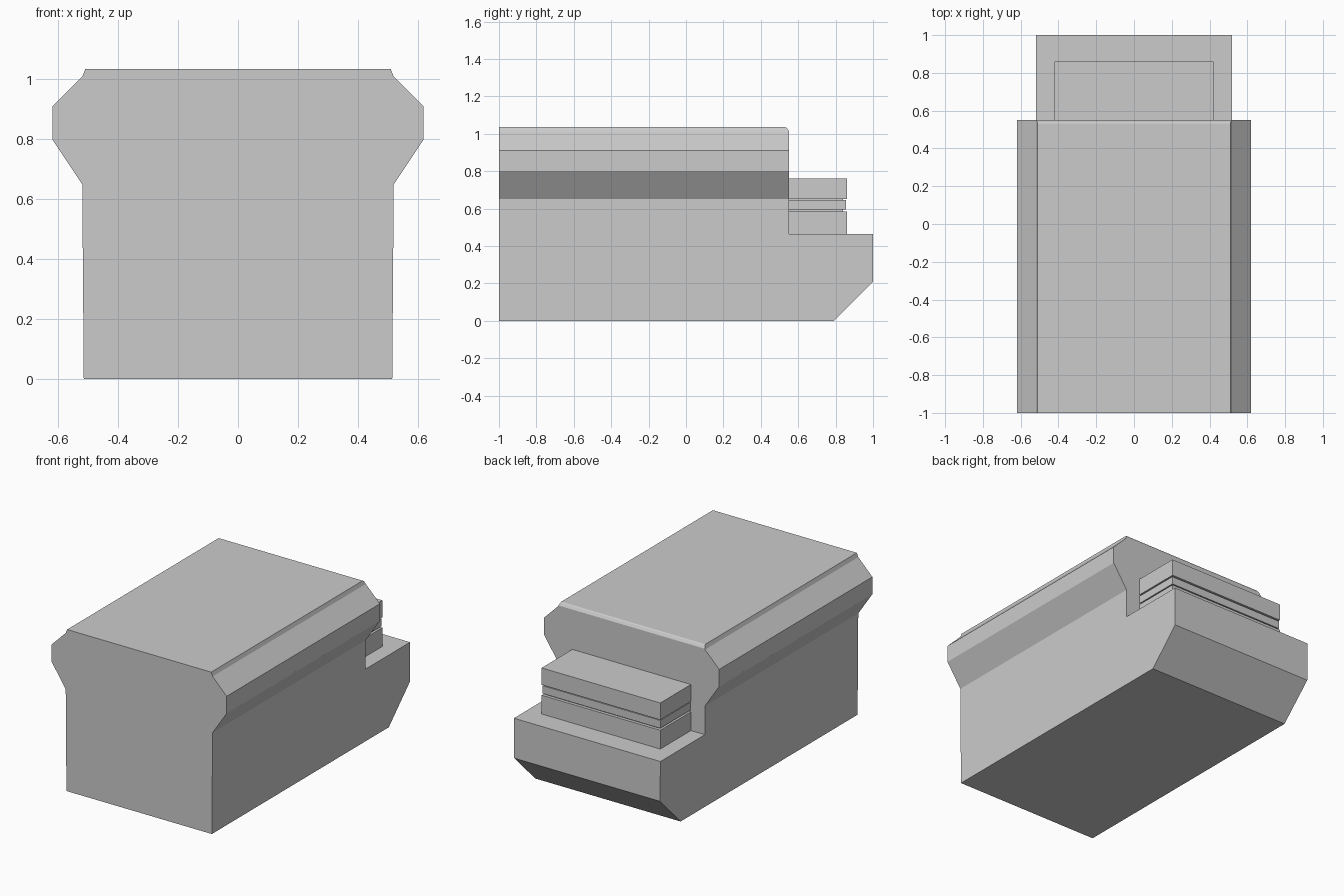
import bpy
import bmesh
from mathutils import Vector

if "Cube" in bpy.data.objects:
    bpy.data.objects.remove(bpy.data.objects["Cube"])


def prism(name, points, direction):
    """Extrude a closed flat outline along a direction."""
    bm = bmesh.new()
    face = bm.faces.new([bm.verts.new(p) for p in points])
    result = bmesh.ops.extrude_face_region(bm, geom=[face], use_keep_orig=True)
    moved = [v for v in result["geom"] if isinstance(v, bmesh.types.BMVert)]
    bmesh.ops.translate(bm, verts=moved, vec=Vector(direction))
    bmesh.ops.recalc_face_normals(bm, faces=bm.faces[:])
    mesh = bpy.data.meshes.new(name)
    bm.to_mesh(mesh)
    bm.free()
    obj = bpy.data.objects.new(name, mesh)
    bpy.context.collection.objects.link(obj)
    return obj


def slab(name, half_x, y0, y1, z0, z1):
    outline = [(-half_x, y0, z0), (half_x, y0, z0), (half_x, y1, z0), (-half_x, y1, z0)]
    return prism(name, outline, (0, 0, z1 - z0))


# Main body: mirrored cross-section with flared shoulders, run front to back
half = [(0.515, 0), (0.52, 0.65), (0.62, 0.80), (0.62, 0.91), (0.52, 1.01), (0.51, 1.035)]
section = half + [(-x, z) for x, z in reversed(half)]
body = prism("main_body", [(x, -1, z) for x, z in section], (0, 2, 0))

# Side profile trims the rear step, the lower chamfer and the top rear edge
side = [(-1.1, -0.1), (0.69, -0.1), (1.1, 0.31), (1.1, 0.465), (0.55, 0.465),
        (0.55, 1.015), (0.54, 1.03), (0.525, 1.04), (0.525, 1.2), (-1.1, 1.2)]
cutter = prism("side_profile_cutter", [(-1, y, z) for y, z in side], (2, 0, 0))
cutter.hide_render = True

trim = body.modifiers.new("trim", 'BOOLEAN')
trim.operation = 'INTERSECT'
trim.solver = 'EXACT'
trim.object = cutter
bpy.context.view_layer.objects.active = body
body.select_set(True)
bpy.ops.object.modifier_apply(modifier=trim.name)
bpy.data.objects.remove(cutter, do_unlink=True)

# Stacked block on the rear step, with thin grooves between the slabs
stack = [("lower_slab", 0.42, 0.86, 0.465, 0.585),
         ("lower_groove", 0.40, 0.84, 0.585, 0.595),
         ("middle_slab", 0.417, 0.855, 0.595, 0.645),
         ("upper_groove", 0.40, 0.84, 0.645, 0.652),
         ("upper_slab", 0.42, 0.86, 0.652, 0.76)]
for name, half_x, back, z0, z1 in stack:
    slab(name, half_x, 0.55, back, z0, z1)
